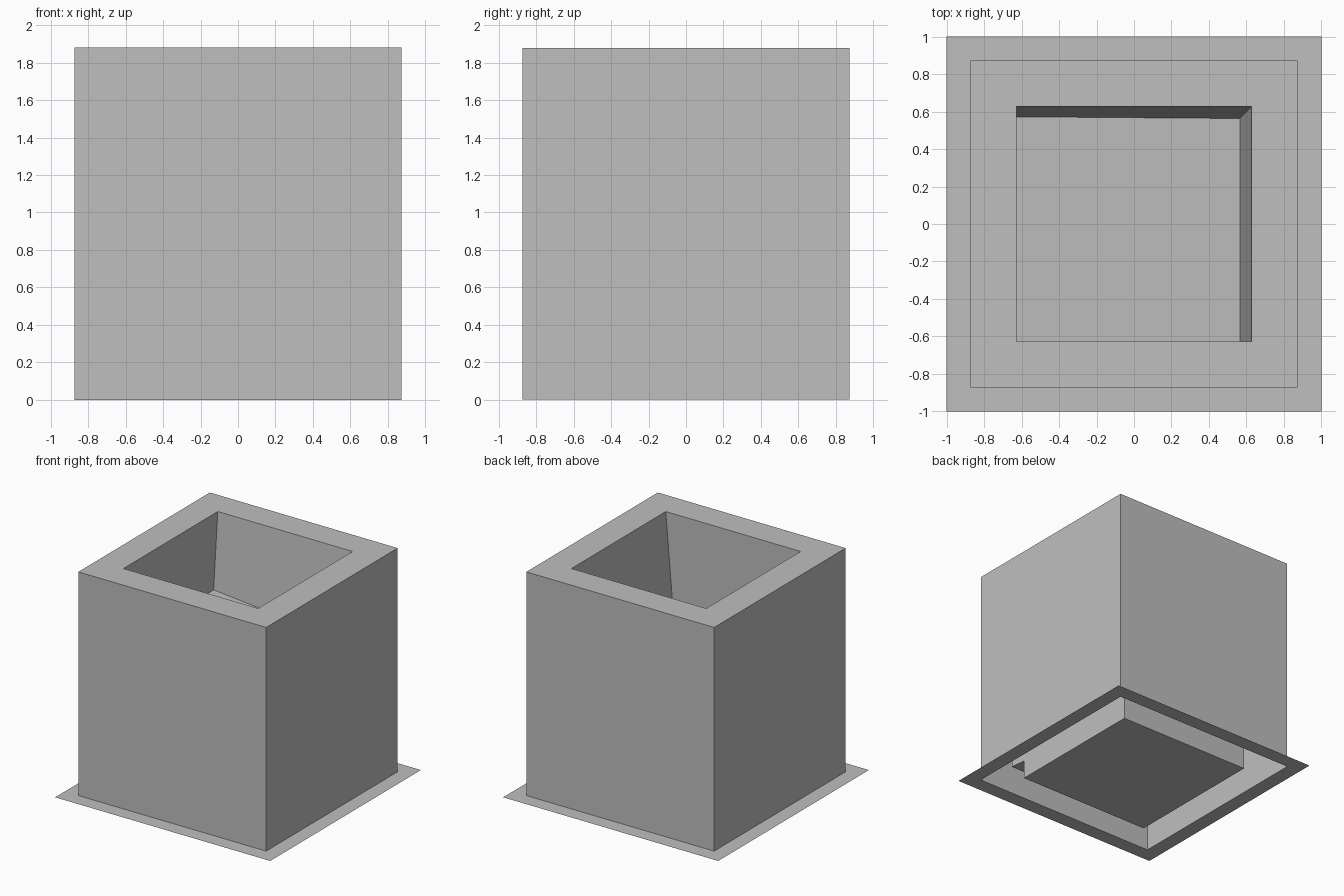
import bpy
import bmesh
from math import radians, sin, cos

cube = bpy.data.objects.get("Cube")
if cube:
    bpy.data.objects.remove(cube, do_unlink=True)

OUTER, INNER, HEIGHT = 0.873, 0.627, 1.88
SIGNS = [(-1, -1), (1, -1), (1, 1), (-1, 1)]

grey = bpy.data.materials.new("plain grey")
grey.use_nodes = True
colour = (0.52, 0.52, 0.52, 1)
grey.diffuse_color = colour
grey.node_tree.nodes["Principled BSDF"].inputs["Base Color"].default_value = colour


def square(half, z):
    """Four corners of a level square."""
    return [(sx * half, sy * half, z) for sx, sy in SIGNS]


def loft(name, rings, floor=False, flip=False):
    """Join successive four-cornered rings, optionally closing the last."""
    bm = bmesh.new()
    loops = [[bm.verts.new(p) for p in ring] for ring in rings]
    for a, b in zip(loops, loops[1:]):
        for i in range(4):
            j = (i + 1) % 4
            bm.faces.new((a[i], a[j], b[j], b[i]))
    if floor:
        bm.faces.new(loops[-1])
    if flip:
        bmesh.ops.reverse_faces(bm, faces=bm.faces[:])
    mesh = bpy.data.meshes.new(name)
    bm.to_mesh(mesh)
    bm.free()
    mesh.materials.append(grey)
    obj = bpy.data.objects.new(name, mesh)
    bpy.context.collection.objects.link(obj)
    return obj


def tilted_ring(depth, axis):
    """Bottom of a well leaning five degrees along the x (0) or y (1) axis."""
    lean = radians(5)
    ring = []
    for signs in SIGNS:
        p = [signs[0] * INNER, signs[1] * INNER, 0]
        side = p[axis]
        p[axis] = side * cos(lean) - depth * sin(lean)
        p[2] = HEIGHT - depth * cos(lean) - side * sin(lean)
        ring.append(p)
    return ring


# Ground flange, outer walls and top rim as one open shell
loft("outer_shell", [square(1, 0), square(OUTER, 0),
                     square(OUTER, HEIGHT), square(INNER, HEIGHT)])

# Upright well reaching the ground
rim = square(INNER, HEIGHT)
loft("upright_well", [rim, square(INNER, 0)], floor=True)

# Deep well leaning to the front, its side poking out beneath
back_lean = tilted_ring(1.77, 1)
loft("deep_leaning_well", [rim, back_lean], floor=True)

# Shallow well with the sloping floor seen from above
loft("shallow_leaning_well", [rim, tilted_ring(0.69, 0)], floor=True)
